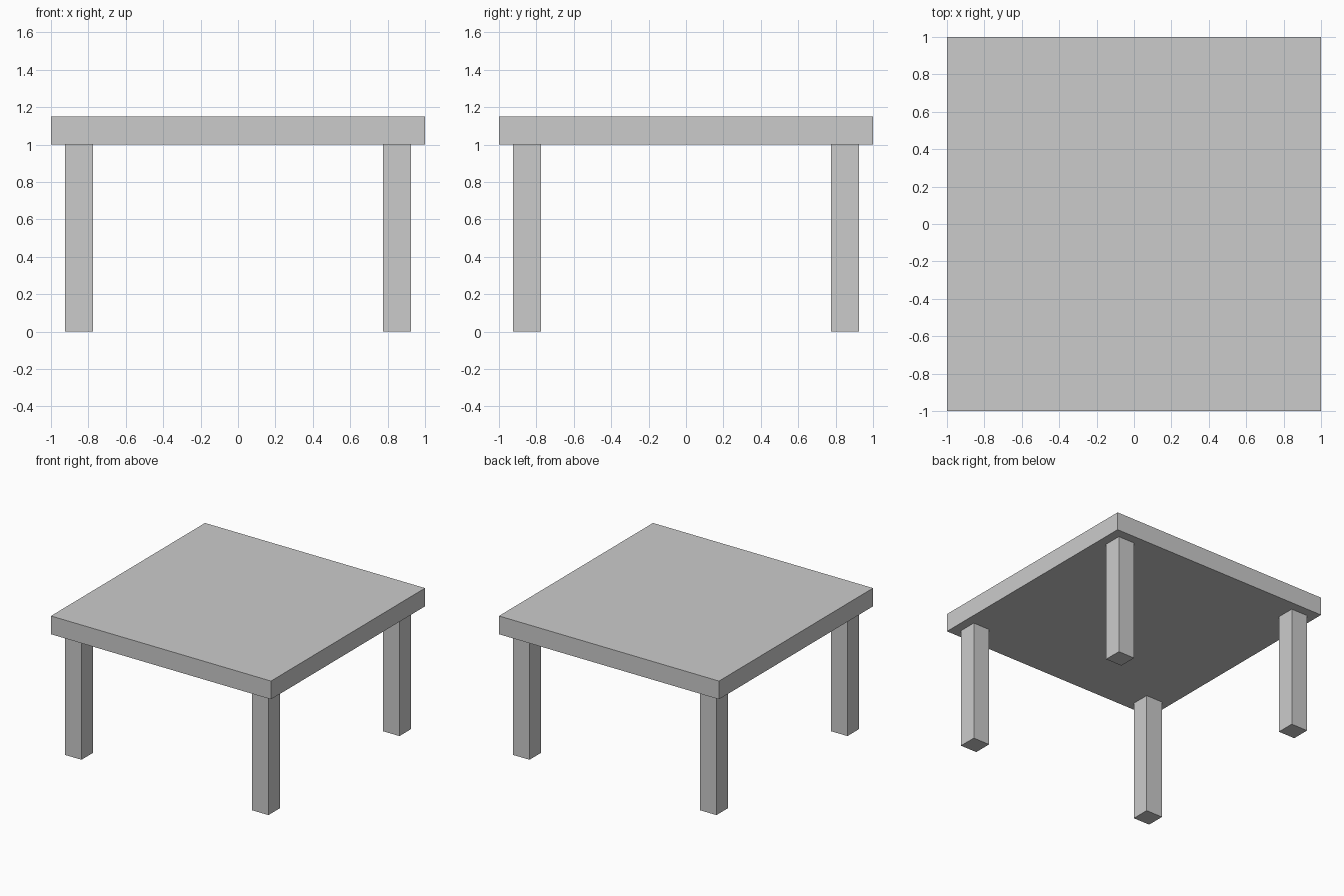
import bpy

if "Cube" in bpy.data.objects:
    bpy.data.objects.remove(bpy.data.objects["Cube"])


def box(name, size, center):
    """Add a box with its dimensions baked into the mesh."""
    bpy.ops.mesh.primitive_cube_add(size=1, location=center)
    obj = bpy.context.object
    obj.name = name
    obj.scale = size
    bpy.ops.object.transform_apply(location=False, rotation=False, scale=True)
    return obj


LEG_HEIGHT = 1.0
THICKNESS = 0.15
LEG_OFFSET = 0.85

# Square table top
box("table_top", (2, 2, THICKNESS), (0, 0, LEG_HEIGHT + THICKNESS / 2))

# Four square legs, set in from the corners
for y_name, y in (("front", -1), ("back", 1)):
    for x_name, x in (("left", -1), ("right", 1)):
        box(f"{y_name}_{x_name}_leg", (THICKNESS, THICKNESS, LEG_HEIGHT),
            (x * LEG_OFFSET, y * LEG_OFFSET, LEG_HEIGHT / 2))
